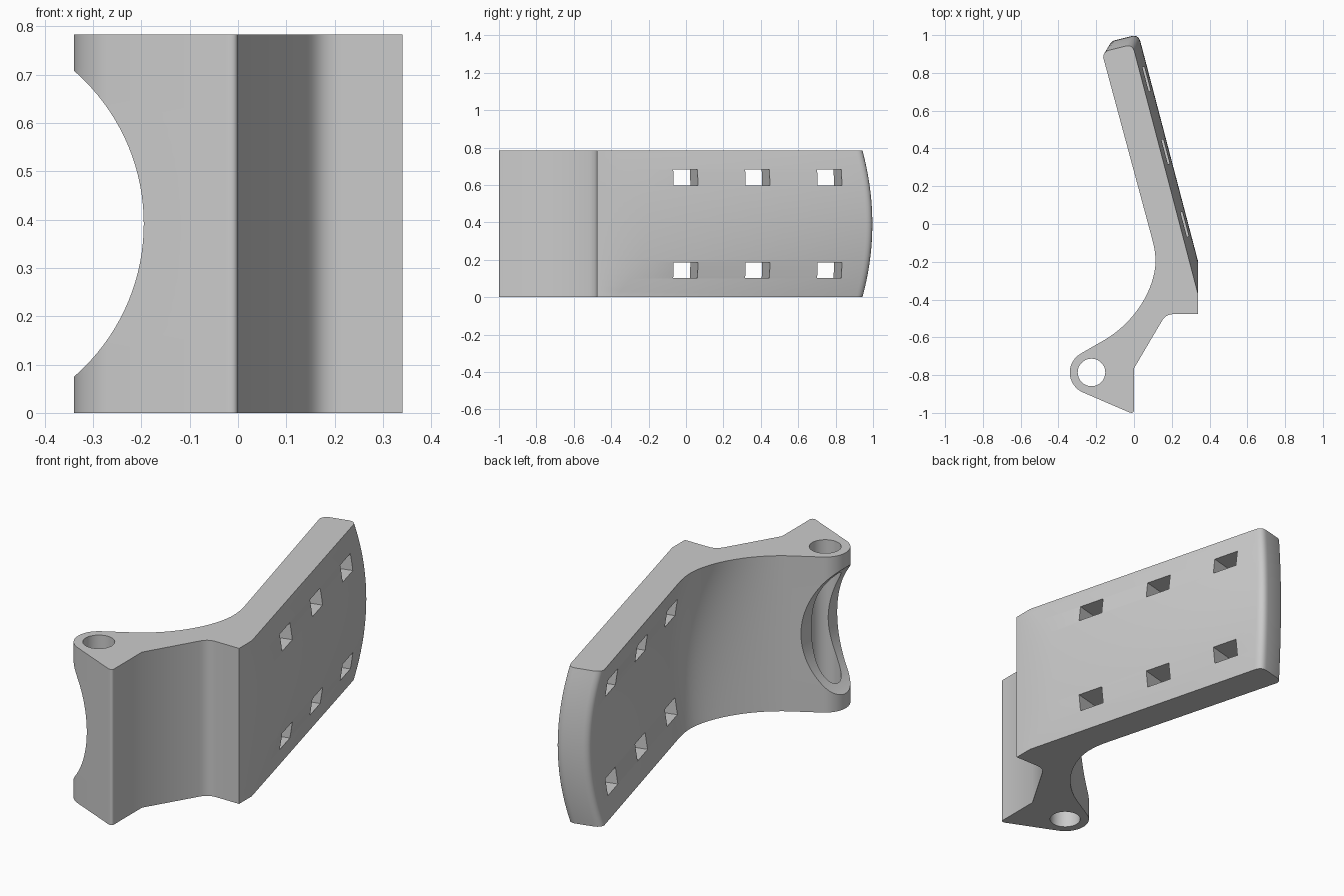
import bpy, bmesh, math
from mathutils import Vector, Matrix
from mathutils.geometry import interpolate_bezier

if "Cube" in bpy.data.objects:
    bpy.data.objects.remove(bpy.data.objects["Cube"])

H = 0.783                                  # height of the part
N = Vector((0.968, 0.252))                 # outward normal of the slanted plate
D = Vector((-0.252, 0.968))                # direction along the plate, towards its tip
PIN = Vector((-0.225, -0.786))             # hinge pin centre


def bez(a, h1, h2, b, n):
    pts = interpolate_bezier(*[Vector((*q, 0)) for q in (a, h1, h2, b)], n)
    return [Vector((p[0], p[1])) for p in pts]


def to2(pts):
    return [Vector(p) for p in pts]


def profile(t):
    """Outline at one height; t is 0 at top and bottom, 1 at mid height."""
    out = N * 0.044 * t
    tip = out + D * 0.043 * t
    # plate: inner face start, chamfered tip, outer face
    pts = [p + tip for p in bez((-0.163, 0.882), (-0.163, 0.90), (-0.155, 0.91),
                                (-0.137, 0.919), 6)]
    pts += [p + tip for p in bez((-0.045, 0.942), (-0.02, 0.948),
                                 (-0.004, 0.938), (0.003, 0.91), 8)]
    pts.append(Vector((0.34, -0.376 + 0.175 * t)))
    # shoulder and fillet
    pts.append(Vector((0.34, -0.477)))
    pts += bez((0.215, -0.477), (0.18, -0.477), (0.162, -0.488), (0.145, -0.518), 8)
    # foot with rounded heel
    pts.append(Vector((0.0, -0.764)))
    pts += bez((0.0, -0.984), (0.0, -0.999), (-0.010, -1.003), (-0.026, -0.997), 8)
    # hinge eye
    for i in range(17):
        a = math.radians(247 - i * 128 / 16)
        pts.append(PIN + 0.115 * Vector((math.cos(a), math.sin(a))))
    # concave inner sweep, hollowing out towards the plate
    n = 20
    for i, p in enumerate(bez((-0.15, -0.61), (0.0, -0.52), (0.10, -0.36),
                              (0.113, -0.22), n)):
        s = i / (n - 1)
        pts.append(p + out * s * s * (3 - 2 * s))
    pts += [p + out for p in bez((0.113, -0.22), (0.116, -0.17), (0.11, -0.13),
                                 (0.095, -0.075), 7)[1:]]
    return pts


def make(name, bm):
    bmesh.ops.recalc_face_normals(bm, faces=bm.faces)
    me = bpy.data.meshes.new(name)
    bm.to_mesh(me)
    bm.free()
    ob = bpy.data.objects.new(name, me)
    bpy.context.collection.objects.link(ob)
    return ob


# bracket body: stacked outlines, bulging at mid height
bm = bmesh.new()
SL = 24
rings = []
for i in range(SL + 1):
    u = 2 * i / SL - 1
    rings.append([bm.verts.new((p.x, p.y, H * i / SL)) for p in profile(1 - u * u)])
for a, b in zip(rings, rings[1:]):
    for j in range(len(a)):
        k = (j + 1) % len(a)
        bm.faces.new((a[j], a[k], b[k], b[j]))
bm.faces.new(rings[0])
bm.faces.new(rings[-1])
body = make("bracket", bm)

# cutters
cutters = []
bm = bmesh.new()
bmesh.ops.create_cone(bm, cap_ends=True, segments=48, radius1=0.073, radius2=0.073, depth=2,
                      matrix=Matrix.Translation((PIN.x, PIN.y, H / 2)))
cutters.append(make("pin_hole_cutter", bm))

bm = bmesh.new()
bmesh.ops.create_cone(bm, cap_ends=True, segments=128, radius1=0.419, radius2=0.419, depth=1.2,
                      matrix=Matrix.Translation((-0.614, -0.8, H / 2))
                      @ Matrix.Rotation(math.pi / 2, 4, 'X'))
cutters.append(make("hinge_scoop_cutter", bm))

bm = bmesh.new()
rot = Matrix.Rotation(math.atan2(N.y, N.x), 4, 'Z')
for y in (-0.002, 0.383, 0.768):           # slot centres on the outer face
    x = 0.34 - (y + 0.37) * 0.26 + 0.025
    for z in (0.143, H - 0.143):
        bmesh.ops.create_cube(bm, size=1, matrix=Matrix.Translation((x, y, z)) @ rot
                              @ Matrix.Diagonal((0.8, 0.134, 0.084, 1)))
cutters.append(make("slot_cutter", bm))

bpy.context.view_layer.objects.active = body
body.select_set(True)
for c in cutters:
    m = body.modifiers.new(c.name, 'BOOLEAN')
    m.operation, m.solver, m.object = 'DIFFERENCE', 'EXACT', c
    bpy.ops.object.modifier_apply(modifier=m.name)
    bpy.data.objects.remove(c, do_unlink=True)

# single grey finish
mat = bpy.data.materials.new("plain grey")
mat.diffuse_color = (0.6, 0.6, 0.6, 1)
mat.use_nodes = True
mat.node_tree.nodes["Principled BSDF"].inputs["Base Color"].default_value = mat.diffuse_color
body.data.materials.clear()
body.data.materials.append(mat)
bpy.ops.object.shade_smooth_by_angle(angle=math.radians(32))
